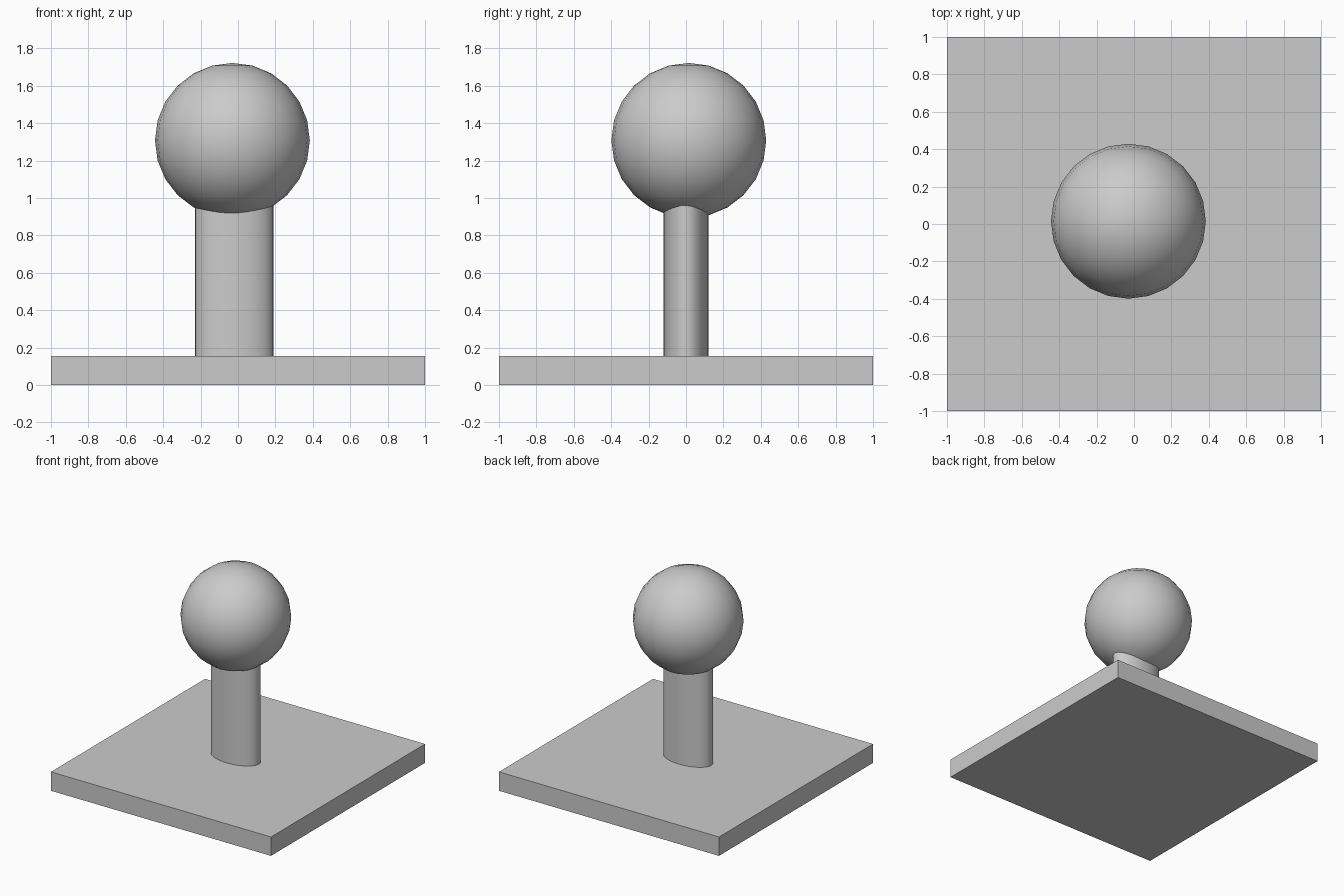
import bpy

if "Cube" in bpy.data.objects:
    bpy.data.objects.remove(bpy.data.objects["Cube"])

PLATE_H = 0.155


def finish(name, scale, smooth):
    ob = bpy.context.object
    ob.name = name
    ob.scale = scale
    bpy.ops.object.transform_apply(location=False, rotation=False, scale=True)
    if smooth:
        bpy.ops.object.shade_smooth_by_angle()
    return ob


# Square base plate
bpy.ops.mesh.primitive_cube_add(size=1, location=(0, 0, PLATE_H / 2))
finish("base_plate", (2, 2, PLATE_H), False)

# Oval post, its top end buried in the ball
POST_TOP = 1.1
bpy.ops.mesh.primitive_cylinder_add(vertices=32, radius=1, depth=1,
                                    location=(-0.02, 0, (PLATE_H + POST_TOP) / 2))
finish("oval_post", (0.21, 0.12, POST_TOP - PLATE_H), True)

# Ball on top, slightly off centre
bpy.ops.mesh.primitive_uv_sphere_add(segments=24, ring_count=12, radius=0.414,
                                     location=(-0.03, 0.015, 1.308))
finish("ball", (1, 1, 1), True)
